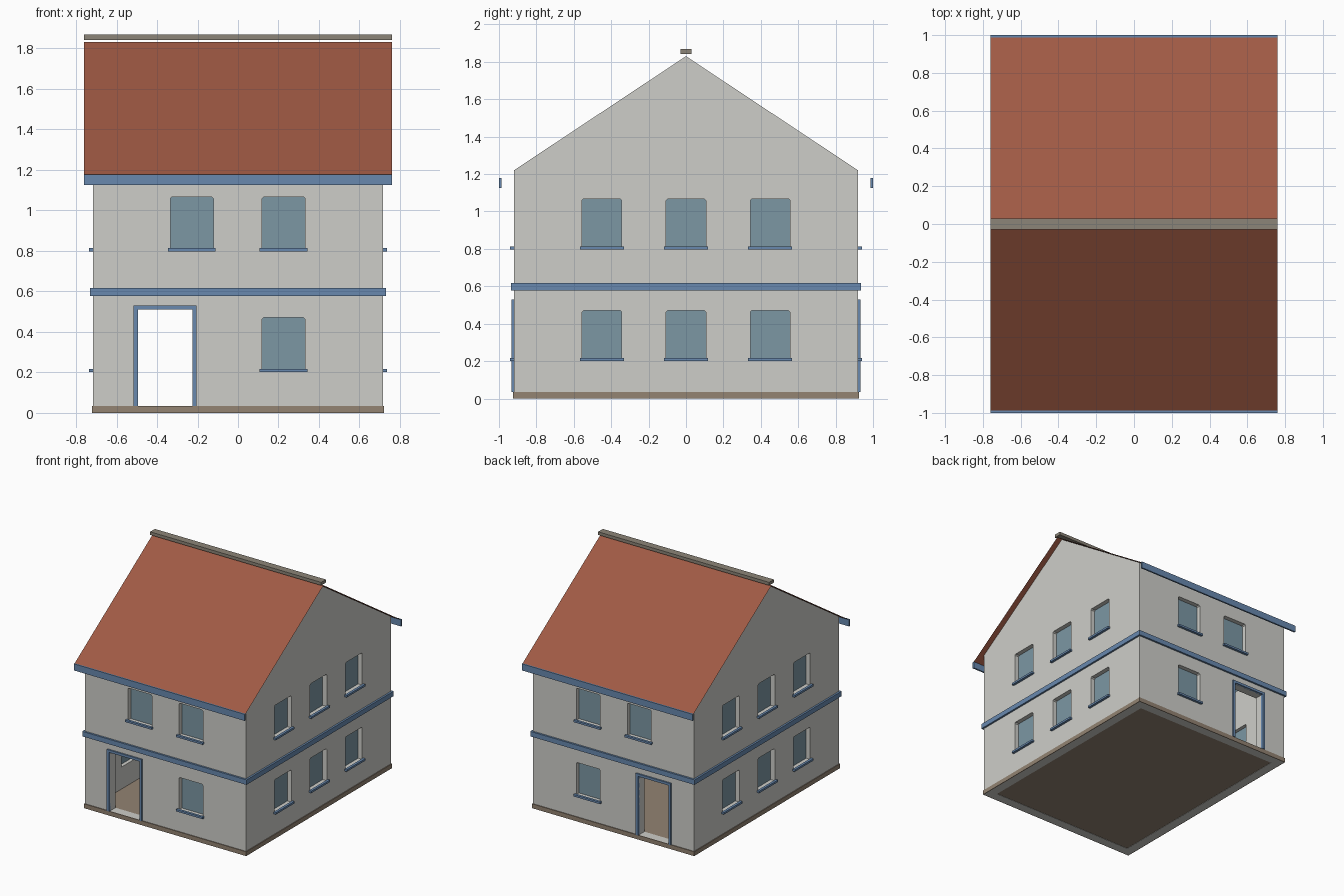
import bpy
import bmesh
from mathutils import Vector

if "Cube" in bpy.data.objects:
    bpy.data.objects.remove(bpy.data.objects["Cube"], do_unlink=True)


def material(name, rgb):
    lin = [(c / 255 / 12.92) if c < 11 else ((c / 255 + 0.055) / 1.055) ** 2.4 for c in rgb]
    mat = bpy.data.materials.new(name)
    mat.use_nodes = True
    mat.diffuse_color = (*lin, 1)
    bsdf = mat.node_tree.nodes["Principled BSDF"]
    bsdf.inputs["Base Color"].default_value = (*lin, 1)
    bsdf.inputs["Roughness"].default_value = 0.8
    return mat


PLASTER = material("plaster", (206, 206, 201))
TILE = material("roof tile red", (160, 90, 68))
BLUE = material("trim blue", (104, 137, 175))
GLASS = material("window glass", (124, 151, 164))
STONE = material("brown stone", (147, 131, 114))
RIDGE = material("ridge grey brown", (140, 133, 120))

# Main dimensions
WX, WY, T = 0.715, 0.92, 0.07
EAVE, APEX = 1.22, 1.83
ROOF_X = 0.76
SLOPE = (APEX - EAVE) / WY


def finish(bm, name, mat=None):
    bmesh.ops.recalc_face_normals(bm, faces=bm.faces)
    mesh = bpy.data.meshes.new(name)
    bm.to_mesh(mesh)
    bm.free()
    obj = bpy.data.objects.new(name, mesh)
    if mat:
        mesh.materials.append(mat)
    bpy.context.collection.objects.link(obj)
    return obj


def add_prism(bm, axis, side, profile, d0, d1):
    """Extrude a (u, z) profile through a wall; depth runs outwards from the wall face."""
    def point(u, z, d):
        return Vector((u, side * (WY + d), z)) if axis == "y" else Vector((side * (WX + d), u, z))
    near = [bm.verts.new(point(u, z, d0)) for u, z in profile]
    far = [bm.verts.new(point(u, z, d1)) for u, z in profile]
    bm.faces.new(near)
    bm.faces.new(far[::-1])
    n = len(profile)
    for i in range(n):
        j = (i + 1) % n
        bm.faces.new((near[i], near[j], far[j], far[i]))


def rect(u0, u1, z0, z1):
    return [(u0, z0), (u1, z0), (u1, z1), (u0, z1)]


def opening(u, z, half=0.106, high=0.26, c=0.008):
    """Window outline with slightly eased top corners."""
    return [(u - half, z), (u + half, z), (u + half, z + high - c), (u + half - c, z + high),
            (u - half + c, z + high), (u - half, z + high - c)]


def part(name, mat, axis, side, profiles, d0, d1):
    bm = bmesh.new()
    for profile in profiles:
        add_prism(bm, axis, side, profile, d0, d1)
    return finish(bm, name, mat)


def band(name, mat, out, z0, z1):
    """Strip running round all four walls."""
    bm = bmesh.new()
    for side in (-1, 1):
        add_prism(bm, "y", side, [*rect(-WX - out, WX + out, z0, z1)], 0, out)
        add_prism(bm, "x", side, [*rect(-WY, WY, z0, z1)], 0, out)
    return finish(bm, name, mat)


def cut(wall, cutter):
    cutter.hide_render = True
    mod = wall.modifiers.new("openings", "BOOLEAN")
    mod.operation, mod.solver, mod.object = "DIFFERENCE", "EXACT", cutter
    bpy.context.view_layer.objects.active = wall
    bpy.ops.object.modifier_apply(modifier=mod.name)
    bpy.data.objects.remove(cutter, do_unlink=True)


# Window positions (along the wall, sill height) and the door
LOW, HIGH = 0.21, 0.807
EAVE_WINDOWS = [(0.225, LOW), (0.225, HIGH), (-0.228, HIGH)]
GABLE_WINDOWS = [(u, z) for u in (-0.45, 0, 0.45) for z in (LOW, HIGH)]
D0, D1, DZ0, DZ1, F = -0.495, -0.225, 0.035, 0.51, 0.02
DOOR = rect(D0, D1, DZ0, DZ1)
GABLE = [(-WY, 0), (WY, 0), (WY, EAVE), (0, APEX), (-WY, EAVE)]
LONG = rect(-WX + T, WX - T, 0, EAVE)

SIDES = [("front", "y", -1, LONG, EAVE_WINDOWS), ("back", "y", 1, LONG, EAVE_WINDOWS),
         ("left", "x", 1, GABLE, GABLE_WINDOWS), ("right", "x", -1, GABLE, GABLE_WINDOWS)]

for name, axis, side, outline, windows in SIDES:
    # Wall with cut openings
    wall = part(name + "_wall", PLASTER, axis, side, [outline], -T, 0)
    holes = [opening(u, z) for u, z in windows]
    cut(wall, part(name + "_cutter", None, axis, side,
                   holes + ([DOOR] if axis == "y" else []), -T * 2, T))
    # Recessed panes and projecting sills
    part(name + "_window_glass", GLASS, axis, side, holes, -0.042, -0.036)
    part(name + "_window_sills", BLUE, axis, side,
         [rect(u - 0.118, u + 0.118, z - 0.009, z + 0.007) for u, z in windows], 0, 0.02)
    # Door surround and eaves board on the long sides
    if axis == "y":
        part(name + "_door_frame", BLUE, axis, side,
             [rect(D0 - F, D0, DZ0, DZ1 + F), rect(D1, D1 + F, DZ0, DZ1 + F),
              rect(D0, D1, DZ1, DZ1 + F)], -0.01, 0.012)
        part(name + "_eaves_board", BLUE, axis, side,
             [rect(-ROOF_X, ROOF_X, 1.125, 1.178)], 0.067, 0.08)

# Strips around the building and the ground floor
band("storey_band", BLUE, 0.015, 0.578, 0.618)
band("plinth", STONE, 0.006, 0, 0.035)
part("floor", STONE, "x", 1, [rect(-WY + T, WY - T, 0.002, 0.033)], -T, T - 2 * WX)

# Thin roof sheet and the ridge cap above it
bm = bmesh.new()
edge = 0.988
rows = [[bm.verts.new((x, y, APEX + 0.003 - abs(y) * SLOPE)) for x in (-ROOF_X, ROOF_X)]
        for y in (-edge, 0, edge)]
for a, b in zip(rows, rows[1:]):
    bm.faces.new((a[0], a[1], b[1], b[0]))
finish(bm, "roof", TILE)
part("ridge_cap", RIDGE, "x", 1, [rect(-0.03, 0.03, 1.843, 1.868)],
     ROOF_X - WX, -ROOF_X - WX)
